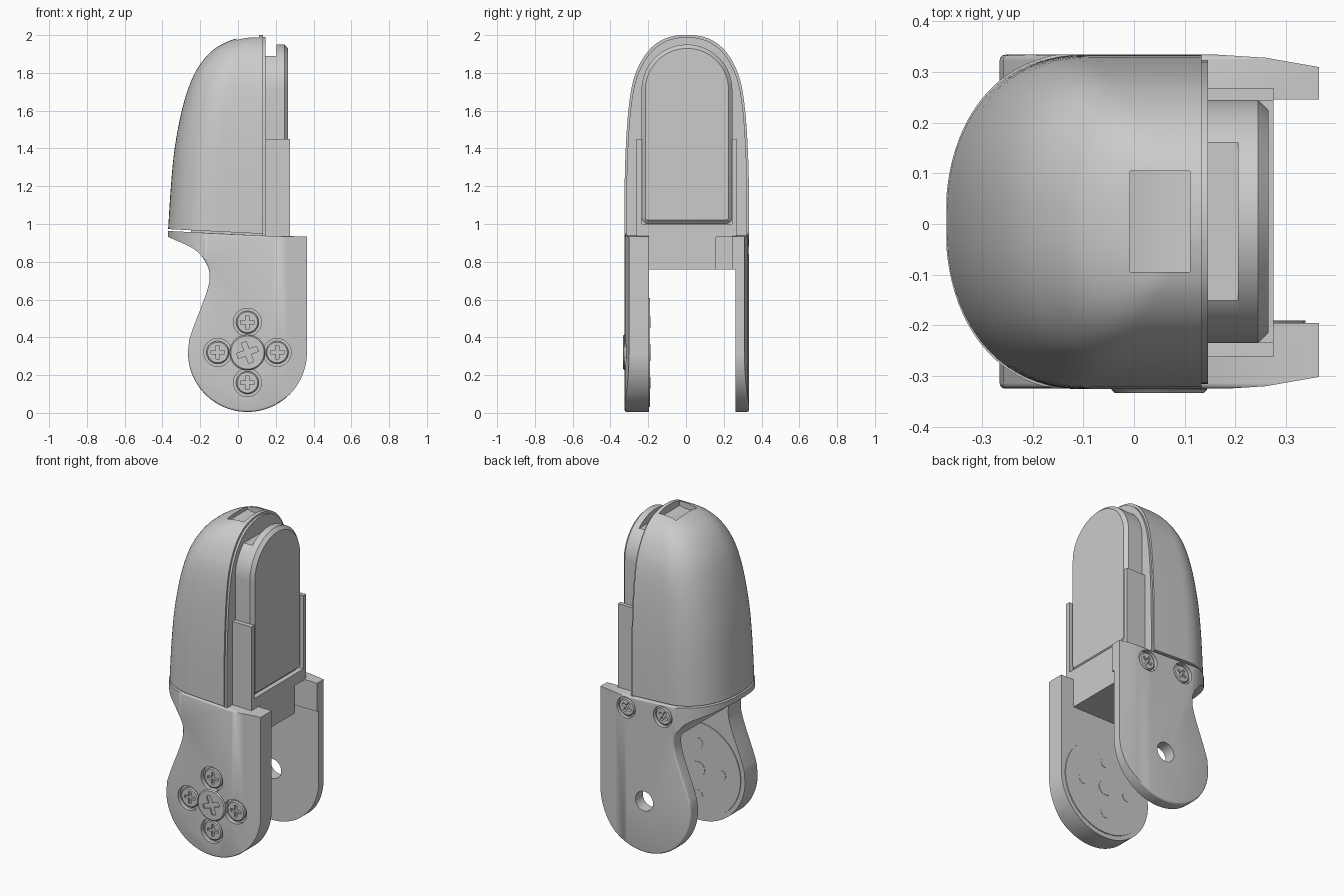
import bpy, bmesh, math
from mathutils import Vector

if "Cube" in bpy.data.objects:
    bpy.data.objects.remove(bpy.data.objects["Cube"], do_unlink=True)

grey = bpy.data.materials.new("satin_grey")
grey.use_nodes = True
grey.diffuse_color = (0.6, 0.6, 0.6, 1)
grey.node_tree.nodes["Principled BSDF"].inputs["Base Color"].default_value = (0.6, 0.6, 0.6, 1)

YC = 0.004          # middle of the shell across the width
PX, PZ = 0.05, 0.32  # pivot


def skin(name, rings):
    """Closed mesh through a list of equal rings of 3D points."""
    bm = bmesh.new()
    loops = [[bm.verts.new(p) for p in ring] for ring in rings]
    for low, top in zip(loops, loops[1:]):
        for i in range(len(low)):
            j = (i + 1) % len(low)
            bm.faces.new((low[i], low[j], top[j], top[i]))
    bm.faces.new(loops[0][::-1])
    bm.faces.new(loops[-1])
    bmesh.ops.recalc_face_normals(bm, faces=bm.faces[:])
    mesh = bpy.data.meshes.new(name)
    bm.to_mesh(mesh)
    bm.free()
    mesh.materials.append(grey)
    ob = bpy.data.objects.new(name, mesh)
    bpy.context.collection.objects.link(ob)
    return ob


def inset(pts, d):
    """Move an outline inward by d with mitred corners."""
    p = [Vector(q) for q in pts]
    turn = 1 if sum(a.x * b.y - a.y * b.x for a, b in zip(p, p[1:] + p[:1])) > 0 else -1
    out = []
    for a, b, c in zip(p[-1:] + p, p, p[1:] + p[:1]):
        n1 = Vector((a.y - b.y, b.x - a.x)).normalized() * turn
        n2 = Vector((b.y - c.y, c.x - b.x)).normalized() * turn
        out.append(b + (n1 + n2) * d / (1 + n1.dot(n2)))
    return out


def prism(name, pts, axis, a, b, chamfer=0, rounding=0):
    """Extrude an outline; chamfer the far rim or round both rims."""
    place = {"x": lambda p, t: (t, p[0], p[1]),
             "y": lambda p, t: (p[0], t, p[1]),
             "z": lambda p, t: (p[0], p[1], t)}[axis]
    d = 1 if b > a else -1
    layers = [(a, 0), (b, 0)]
    if chamfer:
        layers = [(a, 0), (b - d * chamfer, 0), (b, chamfer)]
    if rounding:
        steps = [math.radians(30 * k) for k in range(4)]
        start = [(rounding * (1 - math.cos(t)), rounding * (1 - math.sin(t))) for t in steps]
        layers = [(a + d * u, v) for u, v in start] + [(b - d * u, v) for u, v in start[::-1]]
    return skin(name, [[place(p, t) for p in (inset(pts, v) if v > 1e-6 else pts)] for t, v in layers])


def box(name, x, y, z):
    return prism(name, [(x[0], y[0]), (x[1], y[0]), (x[1], y[1]), (x[0], y[1])], "z", *z)


def arc(cx, cy, r, start, end, n, ry=None, power=1):
    """Arc points; a power below one gives a squarer, superelliptic arc."""
    out = []
    for i in range(n + 1):
        t = math.radians(start + (end - start) * i / n)
        c, s = math.cos(t), math.sin(t)
        out.append((cx + r * math.copysign(abs(c) ** power, c),
                    cy + (ry or r) * math.copysign(abs(s) ** power, s)))
    return out


def disc(name, x, z, r, y0, y1, chamfer=0):
    return prism(name, arc(x, z, r, 0, 360, 40)[:-1], "y", y0, y1, chamfer)


def smooth(points, n):
    """Catmull-Rom curve through the points."""
    p = [Vector(q) for q in points]
    p = [2 * p[0] - p[1]] + p + [2 * p[-1] - p[-2]]
    out = []
    for a, b, c, d in zip(p, p[1:], p[2:], p[3:]):
        for i in range(n):
            t = i / n
            out.append(0.5 * (2 * b + (c - a) * t + (2 * a - 5 * b + 4 * c - d) * t * t
                              + (3 * b - a - 3 * c + d) * t ** 3))
    return out + [p[-2]]


def cut(ob, cutters):
    bpy.context.view_layer.objects.active = ob
    for c in cutters:
        mod = ob.modifiers.new("cut", "BOOLEAN")
        mod.operation, mod.solver, mod.object = "DIFFERENCE", "EXACT", c
        bpy.ops.object.modifier_apply(modifier=mod.name)
    for c in cutters:
        bpy.data.objects.remove(c, do_unlink=True)


def screw(name, x, z, r, face, tip, turn=0):
    """Screw head with a cross slot; face and tip are y values."""
    out = 1 if tip > face else -1
    head = disc(name, x, z, r, face, tip, 0.006)
    cross = []
    for q in range(4):
        c, s = math.cos(turn + q * math.pi / 2), math.sin(turn + q * math.pi / 2)
        for u, v in ((0.15, -0.15), (0.6, -0.15), (0.6, 0.15)):
            cross.append((x + r * (u * c - v * s), z + r * (u * s + v * c)))
    cut(head, [prism("slot", cross, "y", tip - out * 0.018, tip + out * 0.02)])


# Yoke: side profile extruded across the width, then cut into two arms
profile = arc(PX, PZ, 0.315, 360, 180, 48)
profile += [tuple(p) for p in smooth([(-0.258, 0.39), (-0.23, 0.47), (-0.17, 0.627), (-0.15, 0.717),
                                      (-0.167, 0.79), (-0.23, 0.865), (-0.37, 0.932)], 6)]
profile += [(-0.37, 0.963), (0.14, 0.938), (0.365, 0.934)]
yoke = prism("yoke", profile, "y", -0.325, 0.334, rounding=0.011)
cutters = [box("channel", (-0.6, 0.6), (-0.195, 0.262), (-0.1, 0.76)),
           box("arm_gap", (0.275, 0.6), (-0.195, 0.246), (0.7, 1.2)),
           box("notch", (0.215, 0.3), (0.16, 0.246), (0.7, 0.93)),
           disc("pivot_hole", PX, PZ, 0.06, 0.2, 0.4)]
for s in (1, -1):
    corner = arc(-0.1, YC, 0.272, 90 * s, 180 * s, 24, 0.334, 0.9)
    cutters.append(prism("corner", corner + [(-0.5, YC), (-0.5, 0.5 * s), (-0.1, 0.5 * s)], "z", 0.74, 1.2))
    taper = [(0.15, 0.331), (0.26, 0.324), (0.38, 0.303), (0.38, 0.45), (0.15, 0.45)]
    cutters.append(prism("taper", [(x, YC + y * s) for x, y in taper], "z", -0.1, 1.2))

# Screw seats and screws
front = [(PX - 0.157, PZ), (PX + 0.157, PZ), (PX, PZ + 0.16), (PX, PZ - 0.16)]
back = [(0.175, 0.862), (-0.075, 0.872)]
cutters += [disc("seat", x, z, 0.074, -0.4, -0.3) for x, z in front]
cutters += [disc("seat", x, z, 0.064, 0.31, 0.4) for x, z in back]
cut(yoke, cutters)
for x, z in front:
    screw("front_screw", x, z, 0.06, -0.29, -0.317)
screw("pivot_screw", PX, PZ, 0.094, -0.28, -0.333, 0.35)
for x, z in back:
    screw("back_screw", x, z, 0.053, 0.3, 0.327, 0.5)

# Bearing disc on the inner face of the front arm
disc("bearing_disc", PX, PZ, 0.288, -0.2, -0.19)
disc("bearing_centre", PX, PZ, 0.045, -0.2, -0.188)
for x, z in front:
    disc("bearing_pin", x, z, 0.031, -0.2, -0.188)

# Shell: lofted rounded sections given as height, rear edge and half width
EDGE = 0.133
rows = smooth([(0.97, -0.37, 0.33), (1.2, -0.355, 0.329), (1.4, -0.335, 0.323), (1.6, -0.297, 0.309),
               (1.75, -0.25, 0.285), (1.85, -0.195, 0.246), (1.92, -0.13, 0.198),
               (1.965, -0.05, 0.143), (1.987, 0.03, 0.09), (1.998, 0.1, 0.035)], 4)
rings = []
for k, (z, left, w) in enumerate(rows):
    depth = 0.54 * (EDGE - left)
    outline = [(EDGE, YC + w)] + arc(left + depth, YC, depth, 90, 270, 40, w, 0.9) + [(EDGE, YC - w)]
    fade = max(0, 1 - k / 4)
    rings.append([(x, y, z + 0.003 - 0.05 * (x + 0.37) * fade) for x, y in outline])
shell = skin("shell", rings)
notch = [(-0.008, 2.1), (-0.008, 1.958), (0.03, 1.95), (0.07, 1.95), (0.11, 1.958), (0.11, 2.1)]
cut(shell, [prism("top_notch", notch, "y", -0.095, 0.105)])

# Lip closing the shell, and the core in the seam below it
side = [(YC + w - 0.01, z - 0.008) for z, left, w in rows]
side[0] = (side[0][0], 0.93)
lip = side + [(2 * YC - y, z) for y, z in reversed(side)]
prism("shell_lip", lip, "x", 0.128, 0.146)
box("seam_core", (-0.25, 0.12), (-0.26, 0.265), (0.9, 1.0))

# Finger pad: arched panel with a chamfered rim on a lower core
pad = arc(0.005, 1.71, 0.24, 0, 180, 40)
pad += arc(-0.2, 1.035, 0.035, 180, 270, 6) + arc(0.21, 1.035, 0.035, 270, 360, 6)
prism("pad", pad, "x", 0.205, 0.265, 0.02)
prism("pad_core", [(y, min(z, 1.89)) for y, z in pad], "x", 0.1, 0.206)

# Frame holding the pad
frame = [(-0.262, 0.93), (0.268, 0.93), (0.268, 1.45), (0.243, 1.45), (0.243, 1.0),
         (-0.233, 1.0), (-0.233, 1.45), (-0.262, 1.45)]
prism("pad_frame", frame, "x", 0.1, 0.275)

# Smooth curved surfaces, keep hard edges
bpy.ops.object.select_all(action="DESELECT")
for ob in bpy.context.scene.objects:
    if ob.type == "MESH" and grey.name in ob.data.materials:
        ob.select_set(True)
        bpy.context.view_layer.objects.active = ob
bpy.ops.object.shade_smooth_by_angle(angle=math.radians(32))
